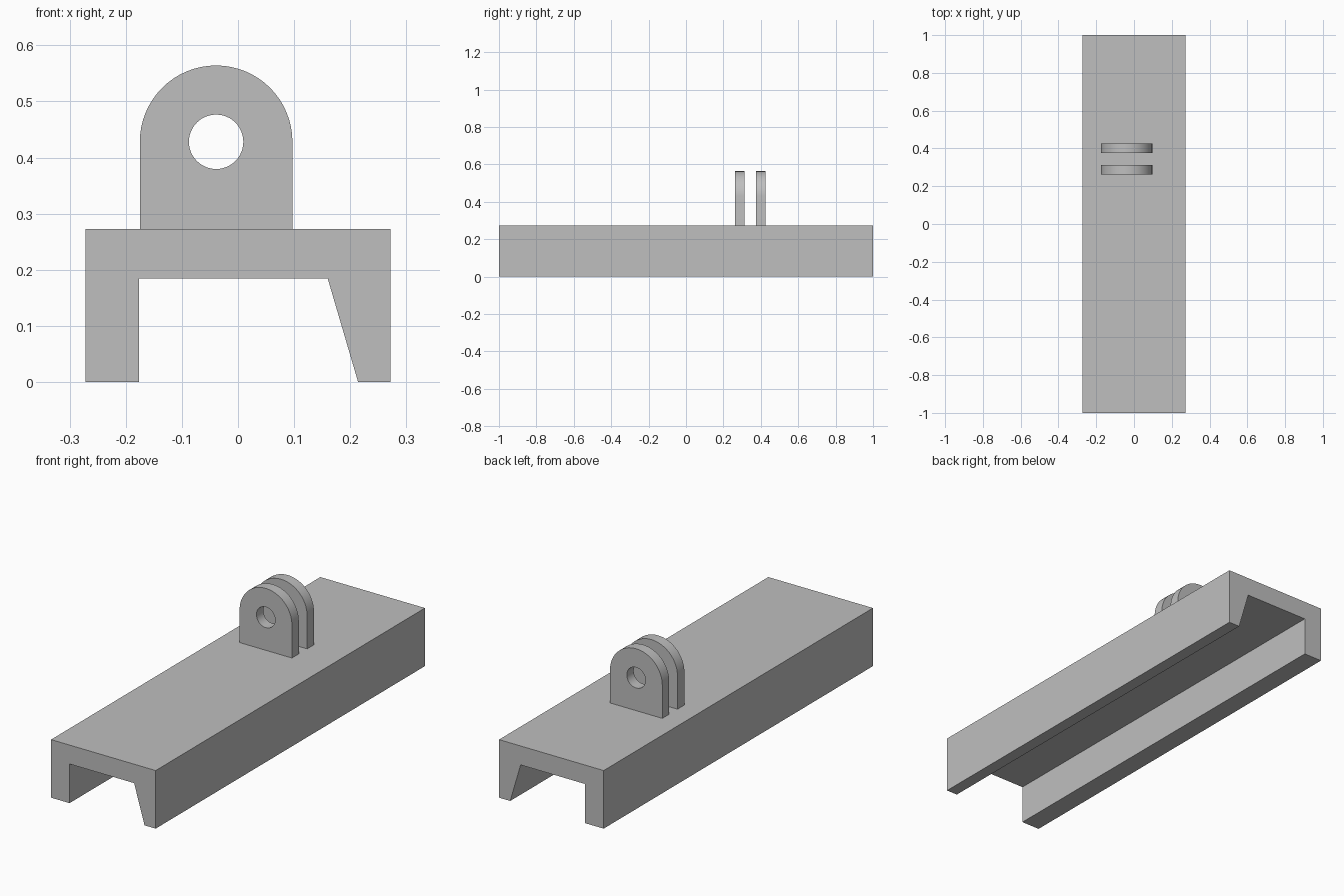
import bpy, bmesh, math

if "Cube" in bpy.data.objects:
    bpy.data.objects.remove(bpy.data.objects["Cube"])

grey = bpy.data.materials.new("light_grey")
grey.diffuse_color = (0.52, 0.52, 0.52, 1)
grey.use_nodes = True
grey.node_tree.nodes["Principled BSDF"].inputs["Base Color"].default_value = grey.diffuse_color


def extrude_profile(name, points, y0, y1):
    """Extrude an (x, z) outline from y0 to y1."""
    bm = bmesh.new()
    face = bm.faces.new([bm.verts.new((x, y0, z)) for x, z in points])
    new = bmesh.ops.extrude_face_region(bm, geom=[face])["geom"]
    bmesh.ops.translate(bm, vec=(0, y1 - y0, 0),
                        verts=[v for v in new if isinstance(v, bmesh.types.BMVert)])
    bmesh.ops.recalc_face_normals(bm, faces=bm.faces)
    mesh = bpy.data.meshes.new(name)
    bm.to_mesh(mesh)
    bm.free()
    mesh.materials.append(grey)
    obj = bpy.data.objects.new(name, mesh)
    bpy.context.collection.objects.link(obj)
    return obj


def arc(cx, cz, r, a0, a1, n):
    return [(cx + r * math.cos(a0 + (a1 - a0) * i / n),
             cz + r * math.sin(a0 + (a1 - a0) * i / n)) for i in range(n + 1)]


# Channel-shaped base with one straight and one tapered leg
TOP = 0.273
extrude_profile("channel_base", [
    (-0.272, 0), (-0.176, 0), (-0.176, 0.184), (0.16, 0.184),
    (0.214, 0), (0.272, 0), (0.272, TOP), (-0.272, TOP)], -1, 1)

# Pin hole cutter through both lugs
CX, CZ, R = -0.039, 0.428, 0.136
cutter = extrude_profile("pin_hole_cutter",
                         arc(CX, CZ, 0.0485, 0, 2 * math.pi, 48)[:-1], 0.2, 0.5)
cutter.hide_render = True
cutter.hide_set(True)

# Pair of round-topped lugs
outline = [(CX - R, TOP), (CX + R, TOP)] + arc(CX, CZ, R, 0, math.pi, 32)
for name, y in (("front_lug", 0.262), ("back_lug", 0.375)):
    lug = extrude_profile(name, outline, y, y + 0.051)
    hole = lug.modifiers.new("pin_hole", "BOOLEAN")
    hole.operation = "DIFFERENCE"
    hole.solver = "EXACT"
    hole.object = cutter
    bpy.ops.object.select_all(action="DESELECT")
    lug.select_set(True)
    bpy.context.view_layer.objects.active = lug
    bpy.ops.object.modifier_apply(modifier=hole.name)
    bpy.ops.object.shade_smooth_by_angle(angle=math.radians(30))
bpy.data.objects.remove(cutter)
